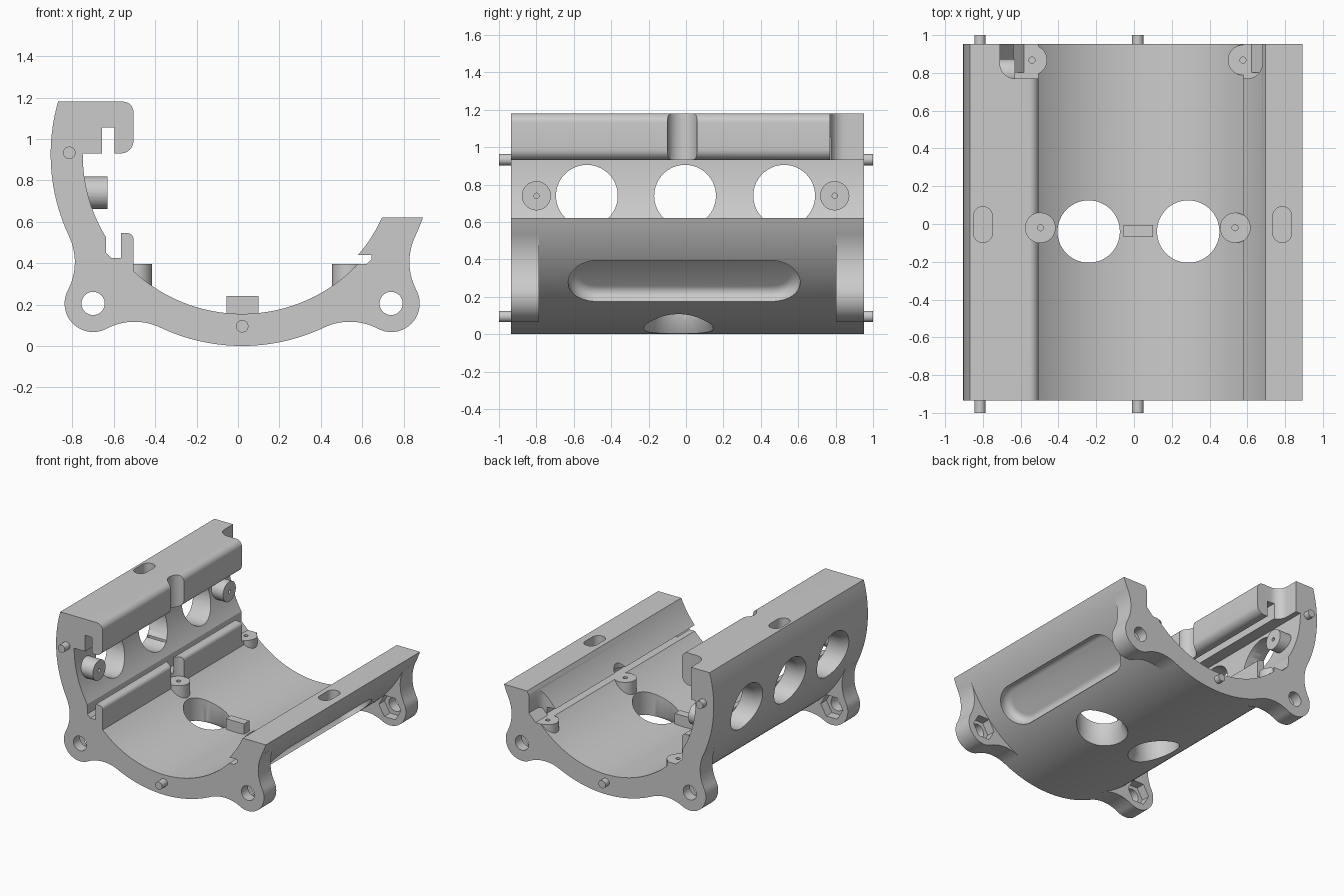
import bpy, bmesh
from math import sin, cos, asin, acos, atan2, pi
from mathutils import Matrix, Vector

if "Cube" in bpy.data.objects:
    bpy.data.objects.remove(bpy.data.objects["Cube"])

grey = bpy.data.materials.new("plain grey")
grey.use_nodes = True
grey.diffuse_color = (0.6, 0.6, 0.6, 1)
grey.node_tree.nodes["Principled BSDF"].inputs["Base Color"].default_value = grey.diffuse_color

CX, CZ = 0.02, 0.925          # axis of the cradle
R_OUT, R_IN, R_RAIL = 0.925, 0.77, 0.741
FRONT, BACK = -0.935, 0.953
EAR_DIST, EAR_R, FILLET = 1.018, 0.138, 0.29
TO_Y = Matrix.Rotation(pi / 2, 4, "X")     # profile x,y -> world x,z


def arc(cx, cy, r, a, b, n=24):
    return [(cx + r * cos(a + (b - a) * i / n), cy + r * sin(a + (b - a) * i / n))
            for i in range(n + 1)]


def circle(cx, cy, r, n=48):
    return arc(cx, cy, r, 0, 2 * pi, n)[:-1]


def stadium(cx, cy, half, r):
    """Rounded slot running along the second axis."""
    return arc(cx, cy + half - r, r, 0, pi) + arc(cx, cy - half + r, r, pi, 2 * pi)


def prism(name, pts, a, b, matrix=Matrix(), taper=1.0, round_base=0):
    """Extrude an outline from a to b; taper scales the far end about its middle."""
    mid = sum((Vector(p) for p in pts), Vector((0, 0))) / len(pts)
    bm = bmesh.new()
    low = [bm.verts.new((x, y, a)) for x, y in pts]
    high = [bm.verts.new((*(mid + (Vector(p) - mid) * taper), b)) for p in pts]
    base = bm.faces.new(low)
    bm.faces.new(high)
    for i in range(len(pts)):
        j = (i + 1) % len(pts)
        bm.faces.new((low[i], low[j], high[j], high[i]))
    bmesh.ops.recalc_face_normals(bm, faces=bm.faces)
    if round_base:
        bmesh.ops.bevel(bm, geom=list(base.edges), offset=round_base, segments=5,
                        profile=0.5, affect="EDGES")
    bm.transform(matrix)
    mesh = bpy.data.meshes.new(name)
    bm.to_mesh(mesh)
    bm.free()
    mesh.materials.append(grey)
    ob = bpy.data.objects.new(name, mesh)
    bpy.context.collection.objects.link(ob)
    return ob


def along_y(name, pts, y0, y1):
    return prism(name, pts, -y1, -y0, TO_Y)


def box(name, x0, x1, y0, y1, z0, z1):
    return prism(name, [(x0, y0), (x1, y0), (x1, y1), (x0, y1)], z0, z1)


def combine(target, tool, operation="DIFFERENCE"):
    tool.hide_render = True
    mod = target.modifiers.new("boolean", "BOOLEAN")
    mod.operation, mod.solver, mod.object = operation, "EXACT", tool
    bpy.context.view_layer.objects.active = target
    bpy.ops.object.modifier_apply(modifier=mod.name)
    bpy.data.objects.remove(tool)


def smooth(ob):
    bpy.ops.object.select_all(action="DESELECT")
    ob.select_set(True)
    bpy.context.view_layer.objects.active = ob
    bpy.ops.object.shade_smooth_by_angle(angle=0.5)


def angle_at(r, z, left=False):
    a = asin((z - CZ) / r)
    return pi - a if left else 2 * pi + a


# Cradle section: outer arc, right rail with groove, inner arc, left lip and hooked rail
profile = arc(CX, CZ, R_OUT, angle_at(R_OUT, 1.18, True), angle_at(R_OUT, 0.62), 96)
profile += arc(CX, CZ, R_RAIL, angle_at(R_RAIL, 0.62), angle_at(R_RAIL, 0.44), 10)
profile += [(0.645, 0.44), (0.645, 0.395)]
profile += arc(CX, CZ, R_IN, angle_at(R_IN, 0.395), angle_at(R_IN, 0.362, True), 72)
profile += arc(-0.535, 0.515, 0.03, 0, pi / 2, 6)
profile += [(-0.565, 0.545), (-0.565, 0.425), (-0.637, 0.425)]
profile += arc(CX, CZ, R_IN, angle_at(R_IN, 0.525, True), angle_at(R_IN, 0.93, True), 24)
profile += [(-0.657, 0.93), (-0.657, 1.055), (-0.597, 1.055), (-0.597, 0.93)]
profile += arc(-0.565, 0.99, 0.06, -pi / 2, 0, 8)
profile += arc(-0.555, 1.13, 0.05, 0, pi / 2, 8)
cradle = along_y("cradle", profile, FRONT, BACK)

# Clearances in the rails above the screw bosses
mid_bosses = [(-0.495, -0.02), (0.535, -0.02)]
back_bosses = [(-0.54, 0.868), (0.577, 0.868)]
for x, y in mid_bosses:
    combine(cradle, prism("cutter", circle(x, y, 0.08), 0.395, 1.3))
left_clear = arc(-0.63, 0.85, 0.08, pi, 1.5 * pi, 8) + [(-0.4, 0.77), (-0.4, 1.1), (-0.71, 1.1)]
combine(cradle, prism("cutter", left_clear, 0.85, 1.3))
combine(cradle, box("cutter", -0.635, -0.4, 0.77, 1.1, 0.395, 0.7))
right_clear = arc(0.6, 0.85, 0.08, 1.5 * pi, 2 * pi, 8) + [(0.68, 1.1), (0.4, 1.1), (0.4, 0.77)]
combine(cradle, prism("cutter", right_clear, 0.395, 0.8))


def ear_outline(direction):
    """Lug blended into the outer arc by two tangent fillets."""
    a, e = R_OUT + FILLET, EAR_R + FILLET
    swing = acos((a * a + EAR_DIST ** 2 - e * e) / (2 * a * EAR_DIST))
    fx, fy = a * cos(swing), a * sin(swing)
    to_axis = pi + swing
    to_ear = atan2(-fy, EAR_DIST - fx) % (2 * pi)
    half = arc(fx, fy, FILLET, to_axis, to_ear, 16)
    tip = to_ear - pi
    half += arc(EAR_DIST, 0, EAR_R, tip, 0, 16)[1:]
    inner = (0.85 * cos(swing), 0.85 * sin(swing))
    pts = [inner] + half + [(x, -y) for x, y in reversed(half[:-1])] + [(inner[0], -inner[1])]
    c, s = cos(direction), sin(direction)
    return [(CX + x * c - y * s, CZ + x * s + y * c) for x, y in pts]


# Mounting ears at the four lower corners
ears = [1.25 * pi, 1.75 * pi]
for d in ears:
    for y0, y1 in [(FRONT, FRONT + 0.15), (BACK - 0.15, BACK)]:
        combine(cradle, along_y("ear", ear_outline(d), y0, y1), "UNION")

# Screw bosses on the floor and on the tall wall
for x, y in mid_bosses + back_bosses:
    combine(cradle, prism("boss", circle(x, y, 0.08), 0.27, 0.395), "UNION")
TO_X = Matrix(((0, 0, 1, 0), (1, 0, 0, 0), (0, 1, 0, 0), (0, 0, 0, 1)))   # outline y,z along x
for y in (-0.8, 0.795):
    combine(cradle, prism("boss", circle(y, 0.74, 0.078), -0.78, -0.63, TO_X), "UNION")
    combine(cradle, prism("cutter", circle(y, 0.74, 0.014, 16), -0.73, -0.6, TO_X))
for x, y in mid_bosses + back_bosses:
    combine(cradle, prism("cutter", circle(x, y, 0.016, 16), 0.3, 0.5))

# Ear bolt holes with hexagonal nut recesses on the inner faces
for d in ears:
    ex, ez = CX + EAR_DIST * cos(d), CZ + EAR_DIST * sin(d)
    combine(cradle, along_y("cutter", circle(ex, ez, 0.056), -1.1, 1.1))
    for y0, y1 in [(FRONT + 0.08, FRONT + 0.2), (BACK - 0.2, BACK - 0.08)]:
        combine(cradle, along_y("cutter", circle(ex, ez, 0.095, 6), y0, y1))

# Round openings, chamfered outside
for y in (-0.53, -0.005, 0.525):
    combine(cradle, prism("cutter", circle(y, 0.74, 0.165, 64), -1, -0.6, TO_X))
    combine(cradle, prism("cutter", circle(y, 0.74, 0.205, 64), -0.92, -0.84, TO_X, 0.8))
for x in (-0.24, 0.287):
    combine(cradle, prism("cutter", circle(x, -0.04, 0.165, 64), -0.1, 0.4))
    combine(cradle, prism("cutter", circle(x, -0.04, 0.205, 64), 0, 0.08, Matrix(), 0.8))

# Slots in the rail tops and the long recess in the low wall
combine(cradle, prism("cutter", stadium(-0.8, -0.003, 0.095, 0.05), 1.1, 1.3))
combine(cradle, prism("cutter", stadium(0.785, -0.003, 0.095, 0.05), 0.54, 0.7))
out = Vector((cos(-0.778), 0, sin(-0.778)))
along = Vector((0, 1, 0))
frame = Matrix((along.cross(out), along, out)).transposed().to_4x4()
frame.translation = (CX, 0, CZ)
combine(cradle, prism("cutter", stadium(0, -0.01, 0.62, 0.154), 0.845, 1.1, frame, 1.0, 0.05))
smooth(cradle)

# Locating block and end pins
box("locating_block", -0.055, 0.1, -0.07, -0.005, 0.1, 0.24)
for side, x, z in [("wall", -0.815, 0.933), ("floor", 0.02, 0.095)]:
    smooth(along_y(side + "_front_pin", circle(x, z, 0.03, 32), -1, FRONT + 0.03))
    smooth(along_y(side + "_back_pin", circle(x, z, 0.03, 32), BACK - 0.03, 1))
